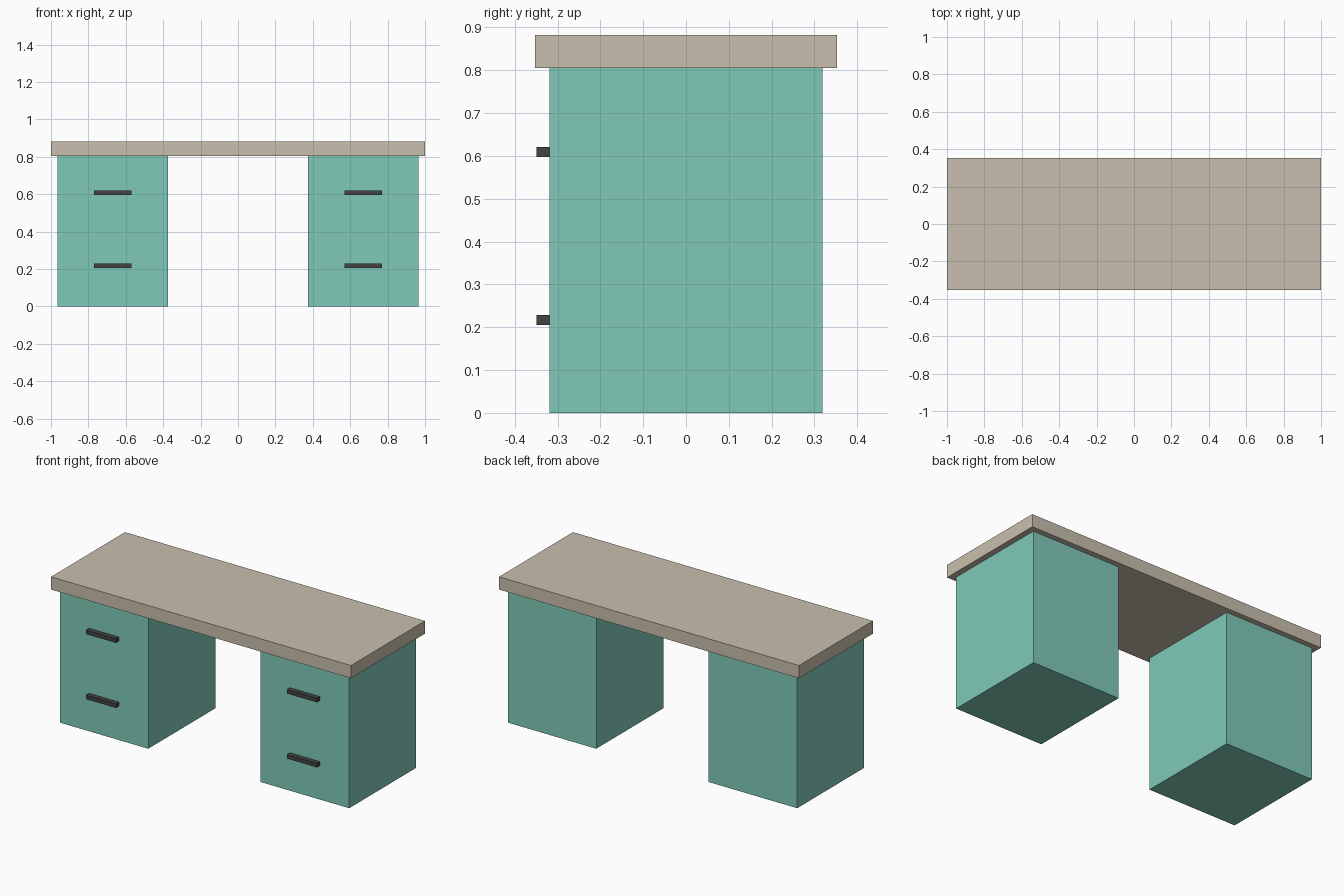
import bpy

if "Cube" in bpy.data.objects:
    bpy.data.objects.remove(bpy.data.objects["Cube"])


def material(name, color):
    m = bpy.data.materials.new(name)
    m.diffuse_color = (*color, 1.0)
    m.use_nodes = True
    m.node_tree.nodes["Principled BSDF"].inputs["Base Color"].default_value = m.diffuse_color
    return m


tan = material("warm_tan", (0.584, 0.521, 0.418))
teal = material("soft_teal", (0.216, 0.591, 0.485))
charcoal = material("charcoal", (0.056, 0.056, 0.058))


def box(name, lo, hi, mat):
    """Box between two opposite corners."""
    center = [(a + b) / 2 for a, b in zip(lo, hi)]
    bpy.ops.mesh.primitive_cube_add(size=1, location=center)
    ob = bpy.context.object
    ob.name = name
    ob.scale = [b - a for a, b in zip(lo, hi)]
    bpy.ops.object.transform_apply(location=False, rotation=False, scale=True)
    ob.data.materials.append(mat)
    return ob


TOP_UNDERSIDE = 0.805
CABINET_X, CABINET_HALF_WIDTH, CABINET_HALF_DEPTH = 0.67, 0.295, 0.319

# Desktop slab
box("desktop", (-1, -0.352, TOP_UNDERSIDE), (1, 0.352, 0.882), tan)

for side, sign in (("left", -1), ("right", 1)):
    x = sign * CABINET_X
    # Drawer cabinet
    box(f"{side}_cabinet",
        (x - CABINET_HALF_WIDTH, -CABINET_HALF_DEPTH, 0),
        (x + CABINET_HALF_WIDTH, CABINET_HALF_DEPTH, TOP_UNDERSIDE), teal)
    # Bar handles on the front
    for level, z in (("lower", 0.217), ("upper", 0.609)):
        box(f"{side}_{level}_handle",
            (x - 0.1, -0.349, z - 0.012),
            (x + 0.1, -CABINET_HALF_DEPTH, z + 0.012), charcoal)
